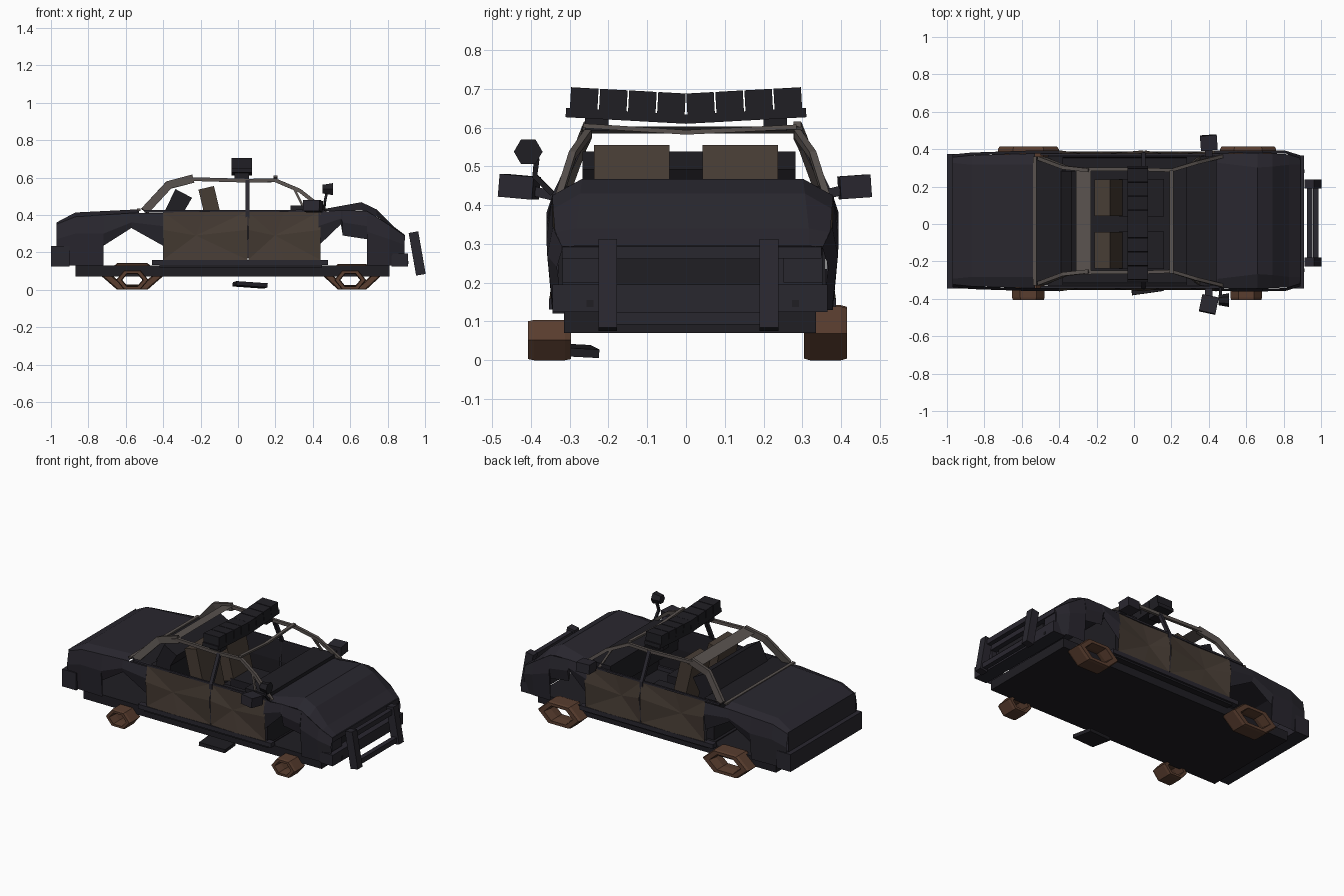
import bpy, bmesh, math
from mathutils import Matrix, Vector, Euler

if "Cube" in bpy.data.objects:
    bpy.data.objects.remove(bpy.data.objects["Cube"])


def material(name, r, g, b):
    m = bpy.data.materials.new(name)
    m.diffuse_color = (r, g, b, 1)
    m.use_nodes = True
    m.node_tree.nodes["Principled BSDF"].inputs["Base Color"].default_value = m.diffuse_color
    return m


CHAR = material("charred", .022, .020, .028)
SOOT = material("soot", .014, .013, .017)
BROWN = material("scorched_brown", .062, .045, .034)
FRAME = material("bare_frame", .10, .085, .078)
RUST = material("rust", .10, .047, .028)


def mesh(name, verts, faces, mat):
    me = bpy.data.meshes.new(name)
    me.from_pydata([tuple(v) for v in verts], [], faces)
    bm = bmesh.new()
    bm.from_mesh(me)
    bmesh.ops.remove_doubles(bm, verts=bm.verts, dist=1e-5)
    bmesh.ops.recalc_face_normals(bm, faces=bm.faces)
    bm.to_mesh(me)
    bm.free()
    me.materials.append(mat)
    ob = bpy.data.objects.new(name, me)
    bpy.context.collection.objects.link(ob)
    return ob


def strip(name, rows, mat):
    n = len(rows[0])
    faces = [(i*n+j, i*n+j+1, (i+1)*n+j+1, (i+1)*n+j)
             for i in range(len(rows)-1) for j in range(n-1)]
    return mesh(name, [p for r in rows for p in r], faces, mat)


def box(name, lo, hi, mat, rot=(0, 0, 0)):
    lo, hi = Vector(lo), Vector(hi)
    m = Matrix.Translation((lo+hi)/2) @ Euler([math.radians(a) for a in rot]).to_matrix().to_4x4()
    s = (hi-lo)/2
    v = [m @ Vector((x*s.x, y*s.y, z*s.z)) for x in (-1, 1) for y in (-1, 1) for z in (-1, 1)]
    f = [(0, 1, 3, 2), (4, 6, 7, 5), (0, 4, 5, 1), (2, 3, 7, 6), (0, 2, 6, 4), (1, 5, 7, 3)]
    return mesh(name, v, f, mat)


def beam(name, path, w, h, mat):
    """Rectangular bar swept along a path."""
    path = [Vector(p) for p in path]
    rows = []
    for i, p in enumerate(path):
        d = (path[min(i+1, len(path)-1)] - path[max(i-1, 0)]).normalized()
        a = d.cross(Vector((0, 1, 0)) if abs(d.y) < .8 else Vector((1, 0, 0))).normalized()
        b = d.cross(a)
        q = [p + a*h/2*s + b*w/2*t for s, t in ((1, 1), (1, -1), (-1, -1), (-1, 1))]
        rows.append(q + q[:1])
    ob = strip(name, rows, mat)
    bm = bmesh.new()
    bm.from_mesh(ob.data)
    bmesh.ops.holes_fill(bm, edges=bm.edges)
    bm.to_mesh(ob.data)
    bm.free()
    return ob


OFF = .017                      # wreck is bent slightly towards +y
SIDES = (("left", 1), ("right", -1))


def yy(s, w):
    return OFF + s*w


# body side stations: x, bottom z (wheel arches), crease z, shoulder z, half width
rear = [(-.97, .13, .27, .35, .355), (-.87, .13, .30, .39, .365), (-.72, .13, .30, .40, .37),
        (-.72, .235, .30, .40, .37), (-.57, .33, .36, .41, .375), (-.40, .235, .34, .41, .375)]
front = [(.43, .235, .34, .415, .375), (.55, .35, .38, .425, .377), (.56, .29, .36, .425, .377),
         (.69, .27, .34, .42, .377), (.69, .13, .31, .42, .377), (.81, .13, .27, .345, .375),
         (.89, .13, .24, .29, .35)]
for label, s in SIDES:
    for part, st in (("rear_quarter", rear), ("front_fender", front)):
        strip(f"{part}_{label}", [[(x, yy(s, w-.015), zb), (x, yy(s, w), zm), (x, yy(s, w-.015), zs)]
                                  for x, zb, zm, zs, w in st], CHAR)


# trunk lid and crumpled hood: x, shoulder z, deck z, half width, deck half width
def deck(name, st):
    strip(name, [[(x, yy(-1, w), zs), (x, yy(-1, wd), zd), (x, OFF, zd), (x, yy(1, wd), zd),
                  (x, yy(1, w), zs)] for x, zs, zd, w, wd in st], CHAR)


deck("trunk_lid", [(-.97, .35, .36, .34, .31), (-.87, .39, .413, .35, .30), (-.53, .41, .43, .36, .30)])
deck("hood", [(.37, .415, .42, .36, .31), (.45, .42, .43, .36, .31), (.66, .425, .468, .362, .285),
              (.74, .39, .43, .36, .29), (.83, .33, .34, .355, .30), (.89, .29, .295, .335, .30)])

# end panels, chassis, bumpers
strip("tail_panel", [[(-.97, yy(s, .34), z) for z in (.13, .27, .36)] for s in (-1, 1)], CHAR)
strip("nose_panel", [[(x, yy(s, .335), z) for x, z in ((.85, .13), (.85, .27), (.89, .293))]
                     for s in (-1, 1)], CHAR)
box("grille", (.84, -.19, .19), (.86, .21, .265), SOOT)
for label, s in SIDES:
    box(f"headlight_{label}", (.84, yy(s, .285)-.05, .20), (.885, yy(s, .285)+.05, .272), CHAR)
    box(f"fog_lamp_{label}", (.90, yy(s, .265)-.009, .137), (.912, yy(s, .265)+.009, .155), SOOT)
box("nose_sill", (.83, -.32, .262), (.892, .35, .292), CHAR)
box("chassis", (-.87, -.315, .07), (.81, .335, .13), SOOT)
box("floor_edge", (-.42, -.345, .12), (.45, .375, .135), SOOT)
box("rear_bumper", (-1, -.345, .125), (-.90, .375, .235), CHAR)
box("front_bumper", (.82, -.345, .125), (.91, .365, .195), CHAR)

# doors: fans dented in the middle
for label, s in SIDES:
    for part, x0, x1, dx in (("rear_door", -.40, .05, -.05), ("front_door", .055, .44, -.05)):
        xm = (x0+x1)/2
        ring = [(x0, yy(s, .365), .16), (xm, yy(s, .37), .155), (x1, yy(s, .365), .16),
                (x1, yy(s, .377), .32), (x1, yy(s, .36), .42), (xm, yy(s, .352), .42),
                (x0, yy(s, .36), .415), (x0, yy(s, .377), .32)]
        mesh(f"{part}_{label}", ring + [(xm+dx, yy(s, .352), .29)],
             [(i, (i+1) % 8, 8) for i in range(8)], BROWN)
        strip(f"{part}_lining_{label}", [[(x, yy(s, w), z) for w, z in ((.345, .14), (.335, .30), (.345, .42))]
                                         for x in (x0, x1)], SOOT)
    beam(f"rocker_{label}", [(-.46, yy(s, .35), .145), (.48, yy(s, .35), .145)], .04, .028, CHAR)
    beam(f"belt_trim_{label}", [(-.5, yy(s, .355), .42), (.46, yy(s, .355), .422)], .012, .012, CHAR)

# bare window frame
for label, s in SIDES:
    beam(f"rear_pillar_{label}", [(-.50, yy(s, .335), .42), (-.37, yy(s, .285), .56),
                                  (-.24, yy(s, .27), .594)], .02, .045, FRAME)
    beam(f"roof_rail_{label}", [(-.26, yy(s, .275), .592), (.05, yy(s, .275), .583),
                                (.20, yy(s, .27), .585), (.33, yy(s, .31), .53),
                                (.47, yy(s, .345), .42)], .018, .02, FRAME)
    beam(f"middle_pillar_{label}", [(.05, yy(s, .355), .17), (.05, yy(s, .355), .42),
                                    (.05, yy(s, .277), .583)], .02, .022, CHAR)
    beam(f"quarter_frame_{label}", [(.30, yy(s, .30), .54), (.36, yy(s, .345), .42)], .012, .012, FRAME)
strip("roof_remnant", [[(-.31, y, .585), (-.23, y, .603)] for y in (-.27, .29)], FRAME)
beam("front_header", [(.20, -.265, .605), (.20, 0, .588), (.20, .285, .602)], .02, .012, FRAME)
beam("rear_window_edge", [(-.53, -.33, .428), (-.53, .36, .428)], .02, .012, FRAME)

# interior: seats, bench, dash
for label, s in SIDES:
    y = s*.14
    beam(f"seat_back_{label}", [(-.17, y, .545), (-.10, y, .25)], .195, .085, BROWN)
    box(f"seat_cushion_{label}", (-.08, y-.10, .20), (.16, y+.10, .275), SOOT)
box("rear_bench", (-.40, -.27, .13), (-.24, .29, .28), SOOT)
beam("rear_bench_back", [(-.29, .008, .515), (-.34, .008, .42), (-.32, .008, .2)], .55, .10, SOOT)
strip("parcel_shelf", [[(-.54, y, .425), (-.38, y, .425)] for y in (-.33, .36)], SOOT)
box("dashboard", (.28, -.33, .30), (.44, .36, .45), SOOT)
box("firewall", (.42, -.33, .13), (.44, .36, .32), SOOT)

# sagging light bar
for label, s in SIDES:
    beam(f"light_bar_base_{label}", [(.02, 0, .622), (.02, s*.31, .639)], .11, .024, SOOT)
    box(f"light_bar_foot_{label}", (-.02, s*.23-.03, .592), (.06, s*.23+.03, .625), SOOT)
for i in range(8):
    y = (i-3.5)*.075
    z = .661 + abs(y)*.055
    box(f"light_bar_lamp_{i+1}", (-.035, y-.0355, z-.027), (.075, y+.0355, z+.027), SOOT,
        (3.2 if y > 0 else -3.2, 0, 0))

# push bar
for label, s in SIDES:
    beam(f"push_bar_upright_{label}", [(.978, .006+s*.208, .08), (.938, .006+s*.208, .308)], .048, .052, CHAR)
for label, x, z in (("upper", .94, .277), ("lower", .972, .108)):
    beam(f"push_bar_{label}_rail", [(x, -.2, z), (x, .21, z)], .03, .032, CHAR)

# side mirrors, spotlight, fallen debris
box("mirror_right", (.355, -.475, .418), (.445, -.385, .477), CHAR, (-5, 0, -12))
box("mirror_left", (.355, .395, .418), (.445, .475, .477), CHAR, (4, 0, 4))
for label, s in SIDES:
    beam(f"mirror_arm_{label}", [(.40, s*.345, .425), (.40, s*.41, .44)], .04, .025, CHAR)
beam("spotlight_stalk", [(.46, -.345, .43), (.465, -.39, .475), (.475, -.385, .52)], .014, .014, SOOT)
bm = bmesh.new()
bmesh.ops.create_cone(bm, cap_ends=True, segments=6, radius1=.027, radius2=.037, depth=.055,
                      matrix=Matrix.Translation((.48, -.407, .538)) @ Matrix.Rotation(math.pi/2, 4, 'Y'))
me = bpy.data.meshes.new("spotlight")
bm.to_mesh(me)
bm.free()
me.materials.append(SOOT)
bpy.context.collection.objects.link(bpy.data.objects.new("spotlight", me))
box("fallen_debris", (-.02, -.37, .015), (.15, -.235, .037), SOOT, (-3, 4, 8))


# crushed six-sided wheel rims
def wheel(name, x, y, rx, rz):
    rows = []
    for i in range(7):
        a = i*math.pi/3
        rows.append([(x+rx*k*math.cos(a), y+h, rz*.866+rz*k*math.sin(a)) for k, h in
                     ((.94, -.055), (1, -.04), (1, .04), (.94, .055), (.68, .055), (.62, 0),
                      (.68, -.055), (.94, -.055))])
    strip(name, rows, RUST)


wheel("wheel_rear_left", -.565, .36, .163, .082)
wheel("wheel_front_left", .61, .36, .150, .080)
wheel("wheel_rear_right", -.565, -.352, .087, .06)
wheel("wheel_front_right", .60, -.352, .085, .06)
